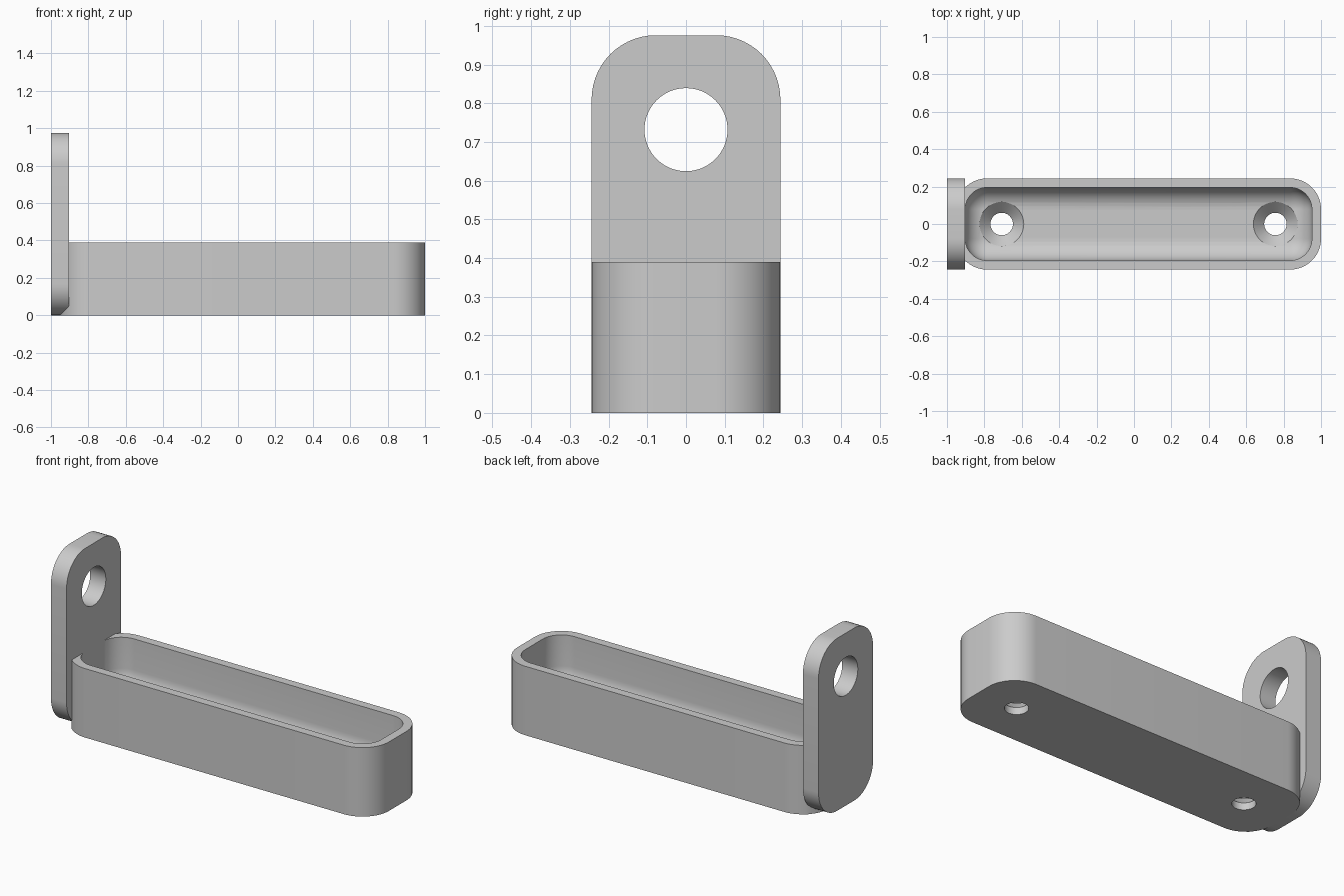
import bpy, bmesh, math

cube = bpy.data.objects.get("Cube")
if cube:
    bpy.data.objects.remove(cube, do_unlink=True)

MM = 2 / 41            # the part is 41 units long
HALF_W = 5 * MM        # half width of tray and plate
R = 3.4 * MM           # outer corner radius
WALL = MM
TRAY_H, FLOOR_Z = 8 * MM, 2 * MM
PLATE_H, PLATE_T = 20 * MM, 2 * MM
TRAY_X = 0.5 * MM      # tray centre
HALF_L = 20 * MM

grey = bpy.data.materials.new("grey plastic")
grey.use_nodes = True
grey.diffuse_color = (0.6, 0.6, 0.6, 1)
grey.node_tree.nodes["Principled BSDF"].inputs["Base Color"].default_value = (0.6, 0.6, 0.6, 1)


def rounded_rect(a, b, r, steps=14):
    """Outline of a rectangle with half sizes a, b and corner radius r."""
    pts = []
    for q, (sx, sy) in enumerate([(1, 1), (-1, 1), (-1, -1), (1, -1)]):
        for i in range(steps + 1):
            t = (q + i / steps) * math.pi / 2
            pts.append((sx * (a - r) + r * math.cos(t), sy * (b - r) + r * math.sin(t)))
    return pts


def loft(name, rings):
    """Skin a stack of equal-length rings and cap both ends."""
    bm = bmesh.new()
    loops = [[bm.verts.new(p) for p in ring] for ring in rings]
    n = len(loops[0])
    for lo, hi in zip(loops, loops[1:]):
        for i in range(n):
            j = (i + 1) % n
            bm.faces.new((lo[i], lo[j], hi[j], hi[i]))
    bm.faces.new(loops[0][::-1])
    bm.faces.new(loops[-1])
    bmesh.ops.remove_doubles(bm, verts=bm.verts, dist=1e-5)
    bmesh.ops.recalc_face_normals(bm, faces=bm.faces)
    mesh = bpy.data.meshes.new(name)
    bm.to_mesh(mesh)
    bm.free()
    mesh.materials.append(grey)
    obj = bpy.data.objects.new(name, mesh)
    bpy.context.collection.objects.link(obj)
    return obj


def lathe(name, profile, steps=48):
    """Turned solid from (radius, height) pairs."""
    return loft(name, [[(r * math.cos(2 * math.pi * i / steps),
                         r * math.sin(2 * math.pi * i / steps), z)
                        for i in range(steps)] for r, z in profile])


def cut(target, cutter):
    mod = target.modifiers.new("cut", "BOOLEAN")
    mod.operation, mod.solver, mod.object = "DIFFERENCE", "EXACT", cutter
    bpy.context.view_layer.objects.active = target
    bpy.ops.object.modifier_apply(modifier=mod.name)
    bpy.data.objects.remove(cutter, do_unlink=True)


def smooth(obj):
    bpy.ops.object.select_all(action="DESELECT")
    obj.select_set(True)
    bpy.context.view_layer.objects.active = obj
    bpy.ops.object.shade_smooth_by_angle(angle=math.radians(30))


# Tray: outer wall, rim, inner wall, then a rounded fillet down to the floor
def tray_ring(inset, r, z):
    return [(x + TRAY_X, y, z) for x, y in rounded_rect(HALF_L - inset, HALF_W - inset, r)]


inner_r = R - WALL
rings = [tray_ring(0, R, 0), tray_ring(0, R, TRAY_H), tray_ring(WALL, inner_r, TRAY_H)]
FILLET = 10
for i in range(FILLET + 1):
    a = i / FILLET * math.pi / 2
    shrink = inner_r * (1 - math.cos(a))
    rings.append(tray_ring(WALL + shrink, inner_r - shrink,
                           FLOOR_Z + inner_r * (1 - math.sin(a))))
tray = loft("tray", rings)
# tuck the end of the cavity just inside the plate face
for v in tray.data.vertices:
    if v.co.x < -0.9 and v.co.x > -0.905:
        v.co.x -= 0.002

# Countersunk screw holes
for side in (-1, 1):
    screw = lathe("screw_cutter", [(0.06, -0.1), (0.06, FLOOR_Z - 0.058),
                                   (0.118, FLOOR_Z), (0.118, FLOOR_Z + 0.1)])
    screw.location = (TRAY_X + side * 15 * MM, 0, 0)
    cut(tray, screw)
smooth(tray)

# Upright end plate with rounded corners and a round hole
outline = rounded_rect(HALF_W, PLATE_H / 2, R)
plate = loft("end_plate", [[(x, y, z + PLATE_H / 2) for y, z in outline]
                           for x in (-1, -1 + PLATE_T)])
hole = lathe("hole_cutter", [(2.2 * MM, -0.2), (2.2 * MM, 0.2)], 64)
hole.rotation_euler = (0, math.pi / 2, 0)
hole.location = (-1 + PLATE_T / 2, 0, 15 * MM)
cut(plate, hole)
smooth(plate)
